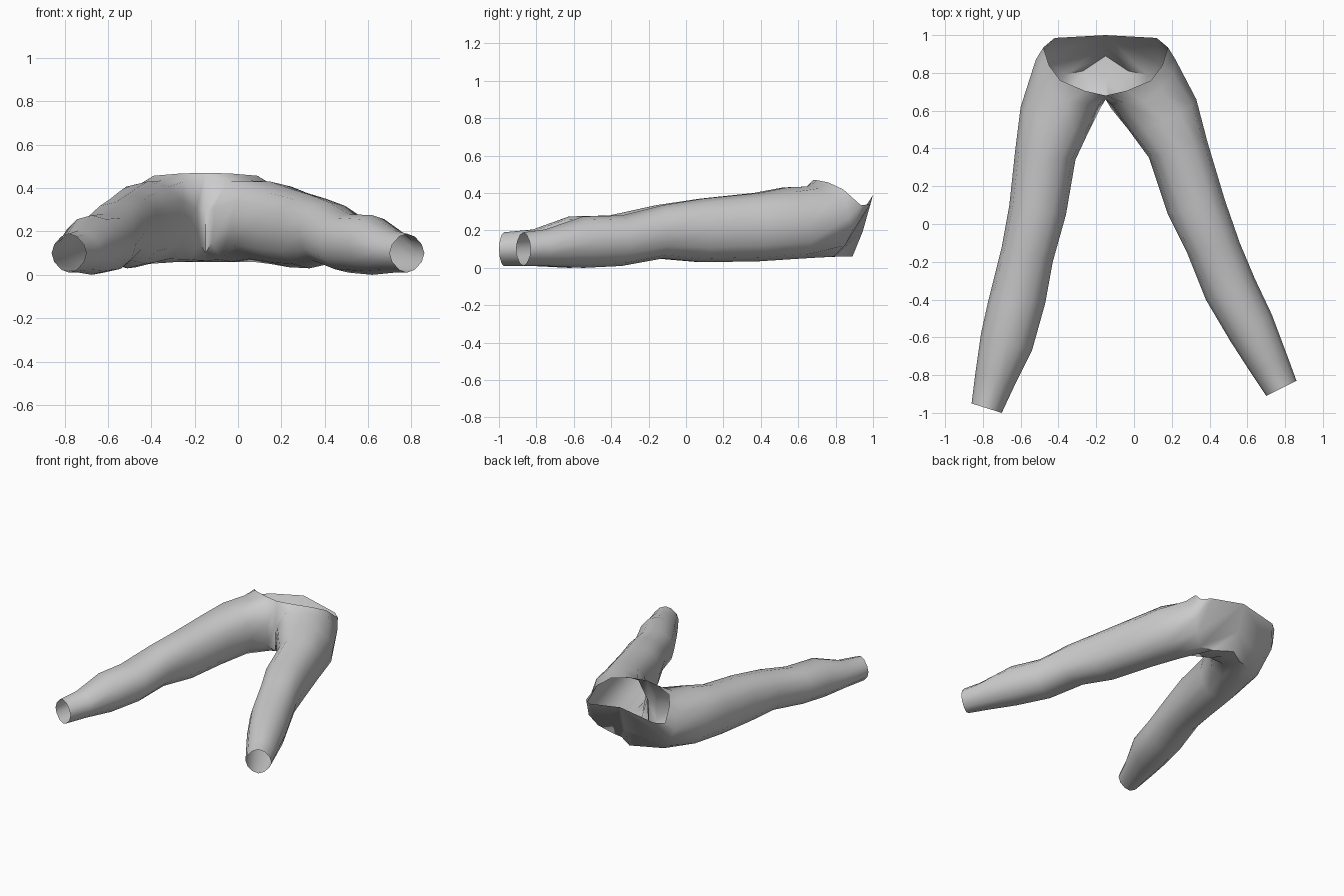
import bpy
import bmesh
from math import sin, cos, pi, copysign

SIDES = 12      # points around each leg
MID_X = -0.15   # centre seam of the trousers

cube = bpy.data.objects.get("Cube")
if cube:
    bpy.data.objects.remove(cube, do_unlink=True)

# Height range, forward lean and roundness of each leg ring, cuff to thigh
# (roundness 1 is an oval, less is boxier, more is slimmer at the corners)
heights = [(.01, .19, 0, 1.15), (.01, .205, 0, 1.1), (0, .275, 0, 1),
           (.01, .28, 0, .95), (.05, .335, 0, .9), (.03, .37, 0, .9),
           (.035, .4, 0, .9), (.05, .43, .04, .9)]

# Inner and outer edge (x, y) of each ring, cuff to thigh
left_edges = [(.70, -.91, .86, -.83), (.62, -.79, .82, -.72),
              (.51, -.62, .73, -.48), (.38, -.40, .64, -.29),
              (.28, -.15, .56, -.10), (.18, .05, .48, .13),
              (.08, .35, .39, .43), (-.03, .50, .33, .66)]
right_edges = [(-.70, -1.0, -.86, -.95), (-.63, -.85, -.84, -.79),
               (-.54, -.67, -.81, -.58), (-.47, -.42, -.77, -.40),
               (-.43, -.20, -.70, -.12), (-.36, .05, -.66, .10),
               (-.31, .34, -.63, .38), (-.235, .50, -.60, .62)]

# Loops of one half as distance from the seam, y, z
# Hip: top, inner side, underside, outer side
hip_loop = [(.20, .65, .435), (.10, .64, .43), (.04, .625, .31),
            (.03, .61, .15), (.07, .70, .07), (.12, .81, .06),
            (.22, .79, .06), (.29, .85, .12), (.34, .89, .20),
            (.37, .87, .27), (.355, .80, .37), (.29, .71, .425)]
# Closing edge: front waist, crotch seam, seat, back waist, side of waist
waist_loop = [(.11, .705, .468), (0, .68, .47), (0, .66, .30), (0, .66, .10),
              (0, .78, .065), (0, .89, .06), (0, .945, .195), (0, 1.0, .39),
              (.27, .985, .34), (.33, .935, .335), (.30, .84, .42),
              (.24, .76, .457)]


def leg_ring(edge, height):
    """Oval ring spanning the inner and outer edges, starting at the top."""
    ix, iy, ox, oy = edge
    low, high, lean, roundness = height
    points = []
    for i in range(SIDES):
        angle = 2 * pi * i / SIDES
        across, up = (copysign(abs(v) ** roundness, v)
                      for v in (-sin(angle), cos(angle)))
        points.append(((ix + ox) / 2 + across * (ox - ix) / 2,
                       (iy + oy) / 2 + across * (oy - iy) / 2 - lean * up,
                       (low + high) / 2 + up * (high - low) / 2))
    return points


def add_half(bm, edges, side):
    """Loft one leg from its cuff to the centre seam and waist."""
    rings = [leg_ring(e, h) for e, h in zip(edges, heights)]
    for loop in (hip_loop, waist_loop):
        rings.append([(MID_X + side * d, y, z) for d, y, z in loop])
    loops = [[bm.verts.new(p) for p in ring] for ring in rings]
    for a, b in zip(loops, loops[1:]):
        for i in range(SIDES):
            j = (i + 1) % SIDES
            quad = (a[i], a[j], b[j], b[i])
            bm.faces.new(quad if side > 0 else quad[::-1])


# Both halves, welded along the seam
bm = bmesh.new()
add_half(bm, left_edges, 1)
add_half(bm, right_edges, -1)
bmesh.ops.remove_doubles(bm, verts=bm.verts, dist=0.0005)
bmesh.ops.recalc_face_normals(bm, faces=bm.faces)
mesh = bpy.data.meshes.new("trousers")
bm.to_mesh(mesh)
bm.free()

trousers = bpy.data.objects.new("trousers", mesh)
bpy.context.collection.objects.link(trousers)

# Plain grey cloth
cloth = bpy.data.materials.new("grey_cloth")
cloth.use_nodes = True
colour = (0.6, 0.6, 0.6, 1)
cloth.diffuse_color = colour
cloth.node_tree.nodes["Principled BSDF"].inputs["Base Color"].default_value = colour
mesh.materials.append(cloth)

# Soft shading with crisp folds
bpy.ops.object.select_all(action="DESELECT")
trousers.select_set(True)
bpy.context.view_layer.objects.active = trousers
bpy.ops.object.shade_smooth_by_angle(angle=pi / 3)
